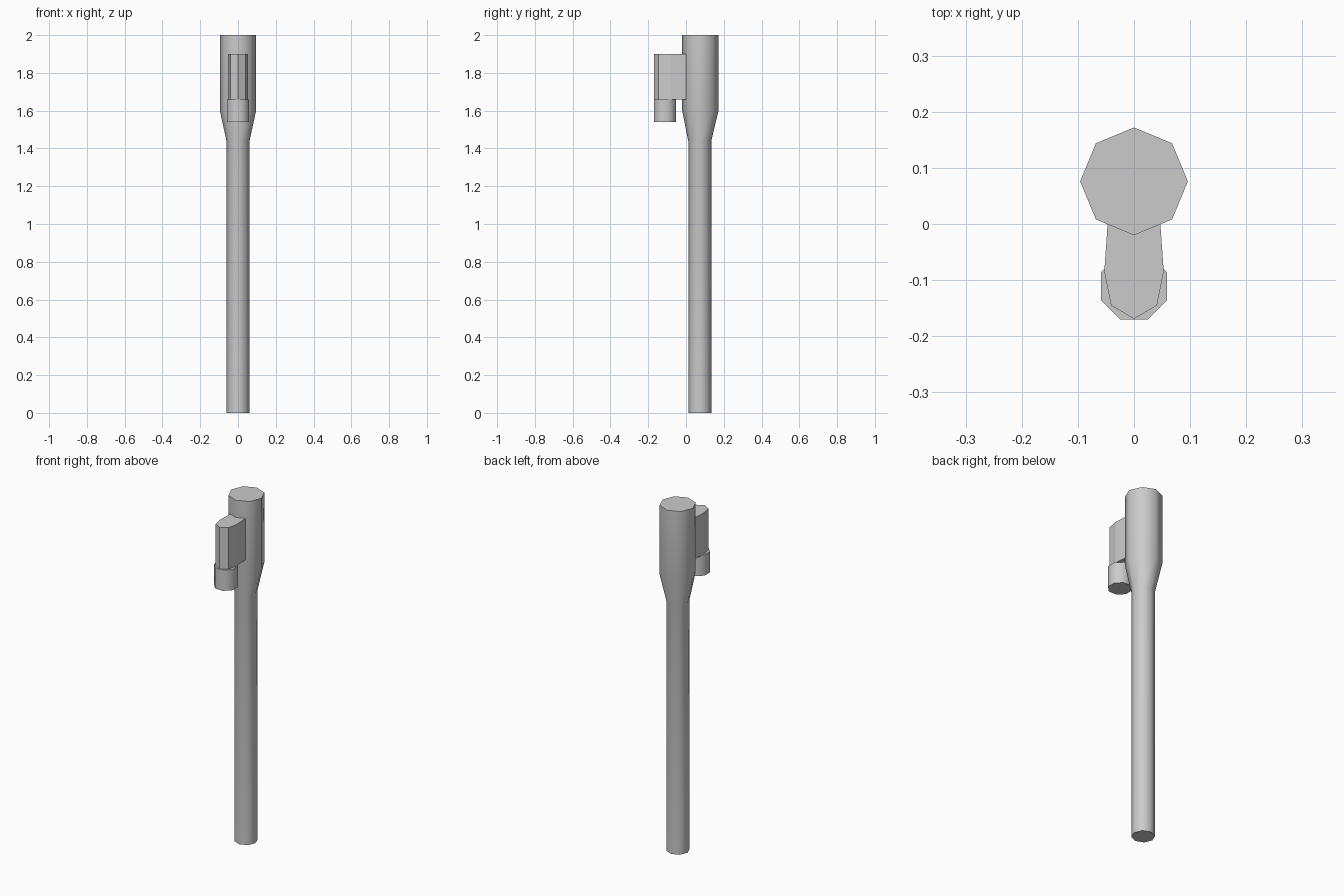
import bpy, bmesh, math

if "Cube" in bpy.data.objects:
    bpy.data.objects.remove(bpy.data.objects["Cube"])


def ring(radius, cy, z, sides=8, turn=0.0):
    """Points of a regular polygon around (0, cy) at height z."""
    return [(radius * math.cos(turn + 2 * math.pi * i / sides),
             cy + radius * math.sin(turn + 2 * math.pi * i / sides), z)
            for i in range(sides)]


def loft(name, rings, smooth):
    """Closed solid bridging equal-sized rings from bottom to top."""
    bm = bmesh.new()
    loops = [[bm.verts.new(p) for p in r] for r in rings]
    n = len(loops[0])
    for a, b in zip(loops, loops[1:]):
        for i in range(n):
            j = (i + 1) % n
            bm.faces.new((a[i], a[j], b[j], b[i]))
    bm.faces.new(loops[0][::-1])
    bm.faces.new(loops[-1])
    bmesh.ops.recalc_face_normals(bm, faces=bm.faces)
    mesh = bpy.data.meshes.new(name)
    bm.to_mesh(mesh)
    bm.free()
    ob = bpy.data.objects.new(name, mesh)
    bpy.context.collection.objects.link(ob)
    if smooth:
        bpy.ops.object.select_all(action='DESELECT')
        ob.select_set(True)
        bpy.context.view_layer.objects.active = ob
        bpy.ops.object.shade_smooth_by_angle(angle=math.radians(50))
    return ob


# Main tube: slim shaft flaring into a wider head
loft("main_tube", [ring(0.061, 0.073, 0.0), ring(0.061, 0.073, 1.44),
                   ring(0.096, 0.076, 1.60), ring(0.096, 0.076, 2.0)], True)

# Side bracket: rounded-front block running into the head
half = [(0.041, -0.145), (0.053, -0.085), (0.047, 0.0), (0.046, 0.02)]
outline = [(0.0, -0.169)] + half + [(-x, y) for x, y in reversed(half)]
loft("side_bracket", [[(x, y, z) for x, y in outline] for z in (1.66, 1.90)], False)

# Short peg hanging under the bracket
loft("lower_peg", [ring(0.064, -0.111, z, turn=math.pi / 8) for z in (1.54, 1.66)], True)
